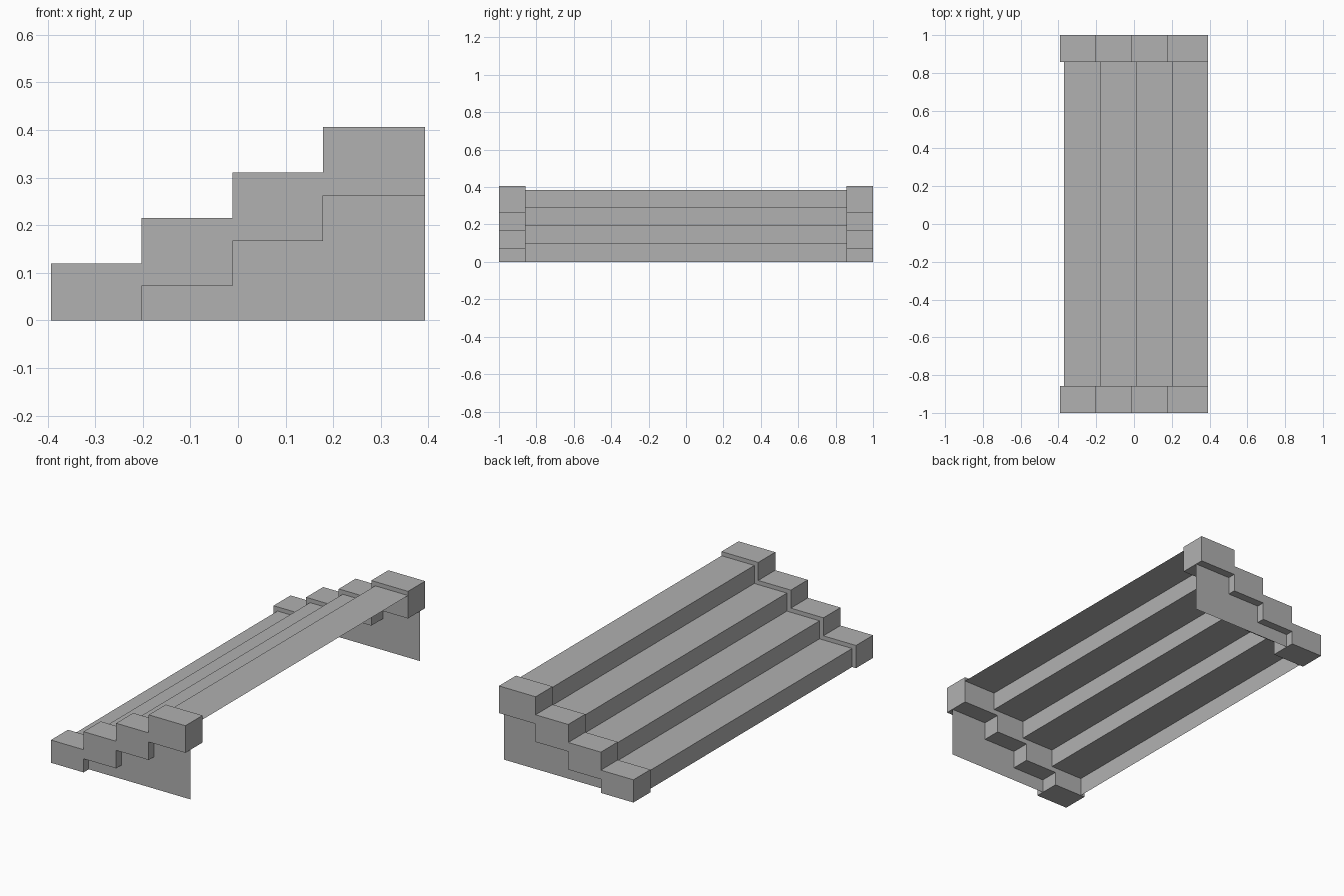
import bpy

if "Cube" in bpy.data.objects:
    bpy.data.objects.remove(bpy.data.objects["Cube"])

STEPS = 4
RUN, RISE = 0.1905, 0.0953
X0, X1 = -0.393, 0.393          # front and back of the flight
Y_IN, Y_OUT, Y_PANEL = 0.858, 1.0, 0.957

# Mid-grey shared by every part
grey = bpy.data.materials.new("mid_grey")
grey.diffuse_color = (0.44, 0.44, 0.44, 1.0)
grey.use_nodes = True
grey.node_tree.nodes["Principled BSDF"].inputs["Base Color"].default_value = grey.diffuse_color


def stair_line(x_start, heights):
    """Points along a stair: each tread's front and back end."""
    pts = []
    for i, z in enumerate(heights):
        x_end = X1 if i == STEPS - 1 else x_start + (i + 1) * RUN
        pts += [(x_start + i * RUN, z), (x_end, z)]
    return pts


def add_mesh(name, verts, faces):
    mesh = bpy.data.meshes.new(name)
    mesh.from_pydata(verts, [], faces)
    mesh.materials.append(grey)
    mesh.update()
    obj = bpy.data.objects.new(name, mesh)
    bpy.context.collection.objects.link(obj)
    return obj


def strip(points, ya, yb, closed=False):
    """Sweep an xz line from ya to yb; close and cap it when asked."""
    n = len(points)
    verts = [(x, y, z) for y in (ya, yb) for x, z in points]
    faces = [(i, (i + 1) % n, (i + 1) % n + n, i + n)
             for i in range(n if closed else n - 1)]
    if closed:
        faces += [tuple(reversed(range(n))), tuple(range(n, 2 * n))]
    return verts, faces


# Treads and risers: one open folded sheet
tread_line = [(-0.37, 0.0)] + stair_line(-0.37, [0.098 + i * RISE for i in range(STEPS)])
add_mesh("treads_and_risers", *strip(tread_line, -Y_IN, Y_IN))

# Stepped side borders and the thin panels under them
top = stair_line(X0, [0.12 + i * RISE for i in range(STEPS)])
bottom = stair_line(X0, [0.0] + [0.072 + i * RISE for i in range(STEPS - 1)])
border_profile = bottom + top[::-1]
panel_profile = bottom[1:] + [(X1, 0.0)]

for side, s in (("front", -1), ("back", 1)):
    ya, yb = sorted((s * Y_IN, s * Y_OUT))
    verts, faces = strip(border_profile, ya, yb, closed=True)
    # reversed so the faces point outward
    add_mesh(side + "_border", verts, [f[::-1] for f in faces])

    verts = [(x, s * Y_PANEL, z) for x, z in panel_profile]
    order = range(len(verts))
    add_mesh(side + "_panel", verts, [tuple(order if s > 0 else reversed(order))])
